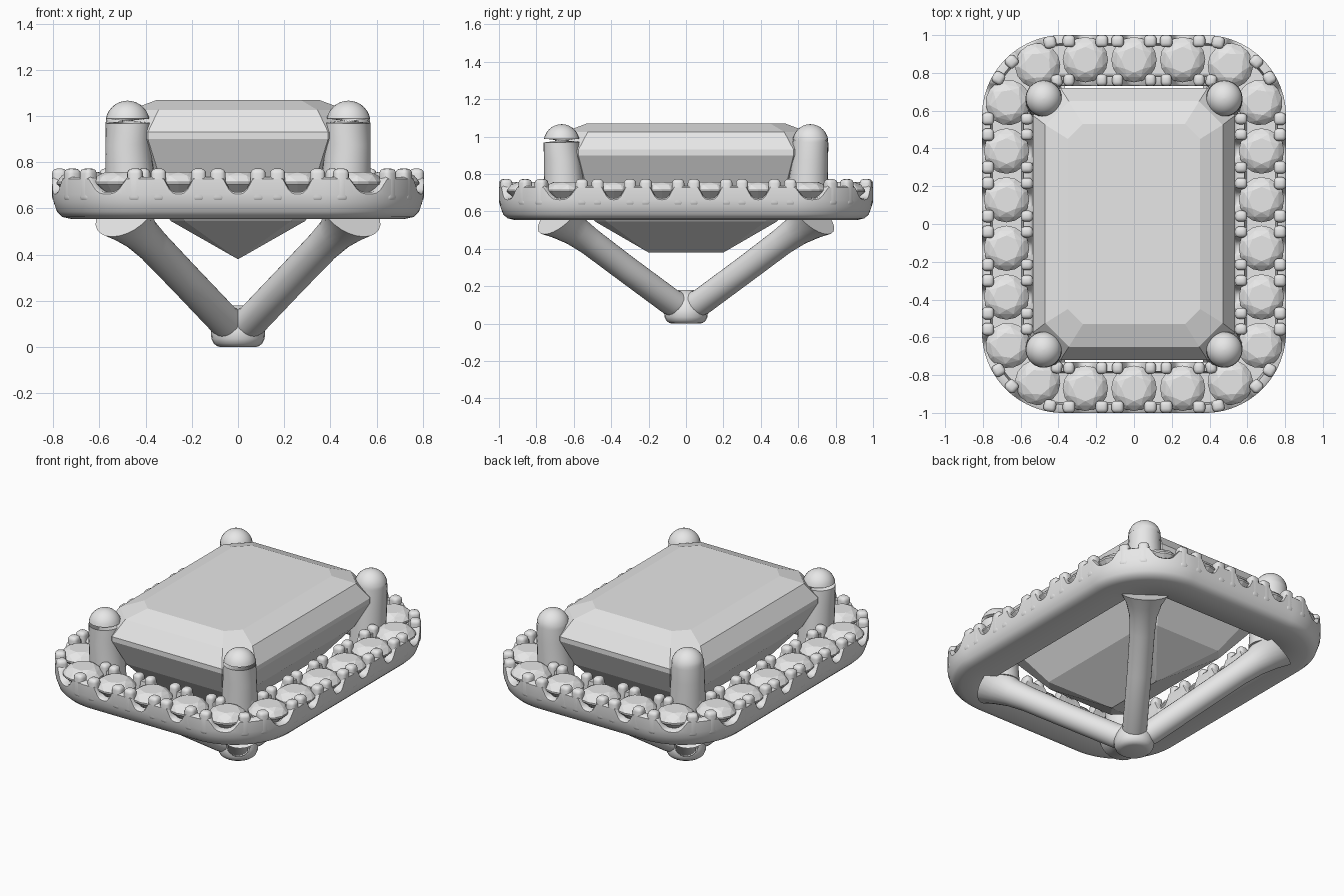
import bpy, bmesh, math
from mathutils import Vector, Matrix

if "Cube" in bpy.data.objects:
    bpy.data.objects.remove(bpy.data.objects["Cube"])

mat = bpy.data.materials.new("light_grey")
mat.diffuse_color = (0.8, 0.8, 0.8, 1)
mat.use_nodes = True
mat.node_tree.nodes["Principled BSDF"].inputs["Base Color"].default_value = mat.diffuse_color


def add_object(name, bm, smooth=None):
    bmesh.ops.recalc_face_normals(bm, faces=bm.faces)
    me = bpy.data.meshes.new(name)
    bm.to_mesh(me)
    bm.free()
    me.materials.append(mat)
    ob = bpy.data.objects.new(name, me)
    bpy.context.collection.objects.link(ob)
    if smooth:
        bpy.ops.object.select_all(action='DESELECT')
        ob.select_set(True)
        bpy.context.view_layer.objects.active = ob
        bpy.ops.object.shade_smooth_by_angle(angle=math.radians(smooth))
    return ob


def hull(bm, points):
    # convex faceted stone with flat facets merged
    vs = [bm.verts.new(p) for p in points]
    bmesh.ops.convex_hull(bm, input=vs)
    bmesh.ops.dissolve_limit(bm, angle_limit=0.01, verts=bm.verts, edges=bm.edges)


def tube(bm, stations, sides=24):
    # round tube through (point, radius) stations, capped
    loops = []
    for i, (p, r) in enumerate(stations):
        a = Vector(stations[max(i - 1, 0)][0])
        b = Vector(stations[min(i + 1, len(stations) - 1)][0])
        q = (b - a).to_track_quat('Z', 'Y')
        loops.append([bm.verts.new(Vector(p) + q @ Vector((r * math.cos(k), r * math.sin(k), 0)))
                      for k in (2 * math.pi * j / sides for j in range(sides))])
    for l0, l1 in zip(loops, loops[1:]):
        for j in range(sides):
            k = (j + 1) % sides
            bm.faces.new((l0[j], l0[k], l1[k], l1[j]))
    bm.faces.new(loops[0])
    bm.faces.new(loops[-1])


# Halo centre line: a rounded rectangle walked by arc length
CX, CY, R, COUNT = 0.375, 0.57, 0.30, 22
ARC = R * math.pi / 2
TOTAL = 4 * (CX + CY + ARC)
PITCH = TOTAL / COUNT


def halo_frame(s):
    # clockwise from the back middle; returns point and outward direction
    s %= TOTAL
    for sx, sy, ang, along, half in ((1, 1, 90, 'x', CX), (1, -1, 0, 'y', CY),
                                     (-1, -1, -90, 'x', CX), (-1, 1, -180, 'y', CY)):
        n = Vector((math.cos(math.radians(ang)), math.sin(math.radians(ang)), 0))
        c = Vector((sx * CX, sy * CY, 0))
        t = Vector((n.y, -n.x, 0))
        run = half if ang == 90 else 2 * half
        if s < run:
            return c + n * R - t * (run - s), n
        s -= run
        if s < ARC:
            a = math.radians(ang) - s / R
            n = Vector((math.cos(a), math.sin(a), 0))
            return c + n * R, n
        s -= ARC
    return Vector((s - CX, CY + R, 0)), Vector((0, 1, 0))


# Halo band with a scalloped rim beside every small stone
bm = bmesh.new()
STEPS = COUNT * 20
loops = []
for i in range(STEPS):
    s = i * TOTAL / STEPS
    p, n = halo_frame(s)
    t = abs((s / PITCH + 0.5) % 1 - 0.5) * PITCH
    rim = 0.67 + 0.065 * min(1, (t / 0.06) ** 3)
    profile = [(-0.14, 0.575), (-0.12, 0.555), (0.05, 0.555), (0.085, 0.563), (0.108, 0.585),
               (0.122, 0.625), (0.13, 0.66), (0.13, rim - 0.008), (0.12, rim), (0.085, rim),
               (0.075, 0.655), (-0.08, 0.655), (-0.09, rim), (-0.13, rim), (-0.14, rim - 0.01)]
    loops.append([bm.verts.new(p + n * o + Vector((0, 0, z))) for o, z in profile])
for i in range(STEPS):
    a, b = loops[i], loops[(i + 1) % STEPS]
    for j in range(len(a)):
        k = (j + 1) % len(a)
        bm.faces.new((a[j], a[k], b[k], b[j]))
add_object("halo_band", bm, 50)

# Small round-cut stones and the four claws holding each
stones, claws = bmesh.new(), bmesh.new()
for i in range(COUNT):
    p, n = halo_frame(i * PITCH)
    face = math.atan2(n.y, n.x)
    pts = [p + Vector((0, 0, 0.60))]
    for r, z, num, off in ((0.068, 0.757, 8, 0), (0.098, 0.742, 8, 0.5),
                           (0.12, 0.715, 16, 0), (0.12, 0.705, 16, 0)):
        for k in range(num):
            a = face + 2 * math.pi * (k + off) / num
            pts.append(p + Vector((r * math.cos(a), r * math.sin(a), z)))
    one = bmesh.new()
    hull(one, pts)
    tmp = bpy.data.meshes.new("tmp")
    one.to_mesh(tmp)
    one.free()
    stones.from_mesh(tmp)
    bpy.data.meshes.remove(tmp)
    for side in (-1, 1):
        q, m = halo_frame(i * PITCH + side * (PITCH / 2 - 0.042))
        for off, w in ((0.098, 0.066), (-0.108, 0.058)):
            rot = Matrix.Rotation(math.atan2(m.y, m.x), 4, 'Z')
            mx = Matrix.Translation(q + m * off + Vector((0, 0, 0.70))) @ rot
            cube = bmesh.ops.create_cube(claws, size=1, matrix=mx @ Matrix.Diagonal((0.064, w, 0.145, 1)))
            edges = list({e for v in cube['verts'] for e in v.link_edges})
            bmesh.ops.bevel(claws, geom=edges, offset=0.022, segments=3, profile=0.5, affect='EDGES')
add_object("halo_stones", stones)
add_object("halo_claws", claws, 60)

# Step-cut centre stone: cut-corner rectangles stacked down to a keel
bm = bmesh.new()
pts = [(0, 0.2, 0.38), (0, -0.2, 0.38)]
for x, y, cut, z in ((0.35, 0.53, 0.08, 1.07), (0.47, 0.65, 0.125, 1.025), (0.535, 0.72, 0.145, 0.93),
                     (0.535, 0.72, 0.145, 0.90), (0.45, 0.645, 0.11, 0.74), (0.29, 0.485, 0.06, 0.545)):
    for sx in (-1, 1):
        for sy in (-1, 1):
            pts += [(sx * x, sy * (y - cut), z), (sx * (x - cut), sy * y, z)]
hull(bm, pts)
add_object("centre_stone", bm)

# Corner prongs with domed tips, and legs sloping to the base
prongs, legs = bmesh.new(), bmesh.new()
for sx in (-1, 1):
    for sy in (-1, 1):
        def at(x, y, z):
            return (sx * x, sy * y, z)
        shape = [(at(0.465, 0.65, 0.57), 0.11), (at(0.47, 0.655, 0.77), 0.104),
                 (at(0.477, 0.663, 0.88), 0.098)]
        for k in range(9):
            a = k * math.pi / 2 / 8.2
            shape.append((at(0.478, 0.665, 0.97 + 0.096 * math.sin(a)), 0.096 * math.cos(a)))
        tube(prongs, shape)
        tube(legs, [(at(0, 0, 0.085), 0.07), (at(0.06, 0.08, 0.115), 0.072),
                    (at(0.236, 0.33, 0.30), 0.072), (at(0.37, 0.515, 0.44), 0.074),
                    (at(0.425, 0.59, 0.495), 0.082), (at(0.465, 0.645, 0.54), 0.105),
                    (at(0.49, 0.68, 0.58), 0.14)])
add_object("corner_prongs", prongs, 50)
add_object("support_legs", legs, 50)

# Rounded base where the legs meet
bm = bmesh.new()
tube(bm, [((0, 0, z), r) for z, r in ((0, 0.075), (0.004, 0.09), (0.015, 0.105), (0.035, 0.115),
                                      (0.07, 0.118), (0.11, 0.105), (0.15, 0.08), (0.18, 0.04))])
add_object("base_hub", bm, 50)
